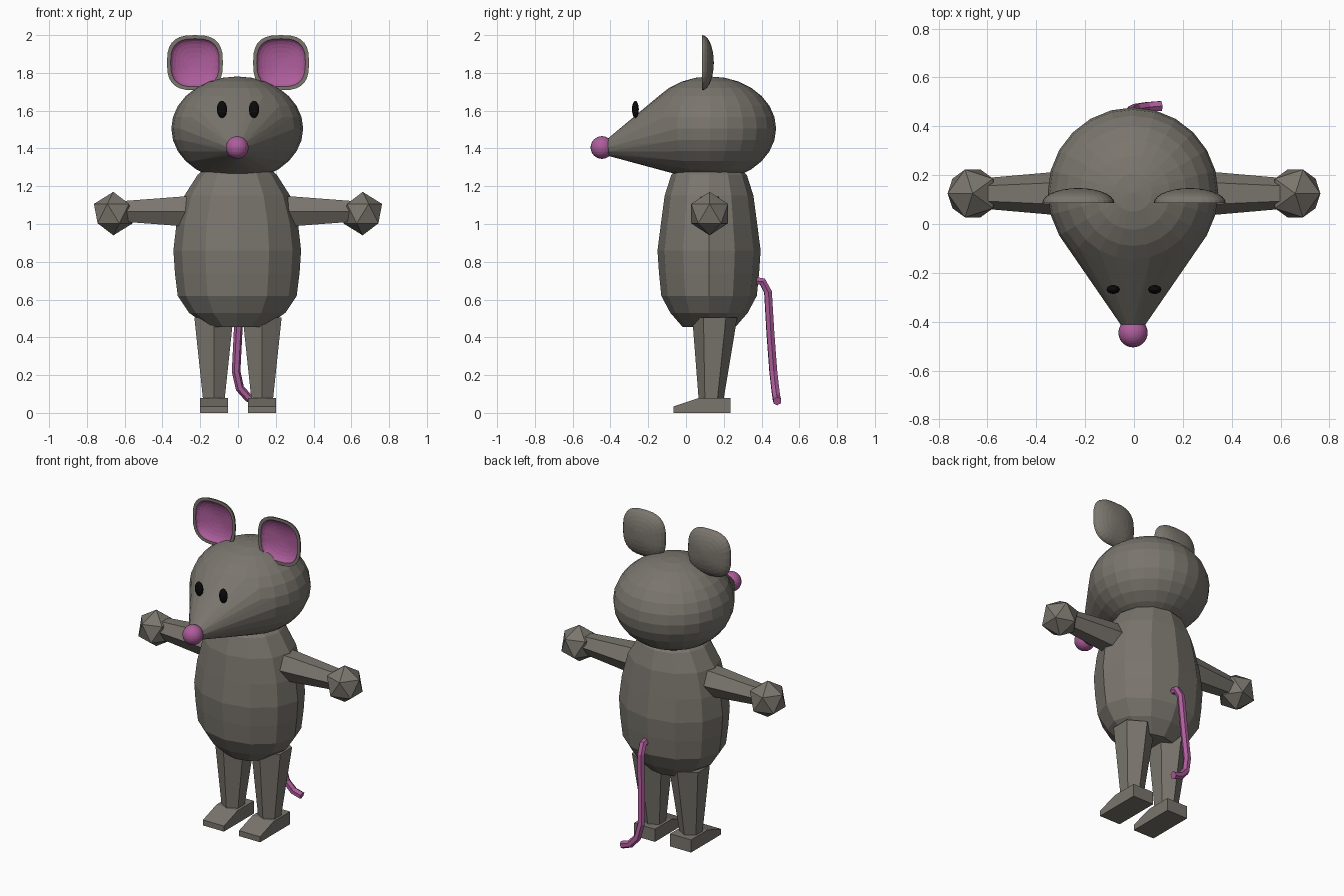
import bpy, bmesh, math
from mathutils import Matrix, Vector

if "Cube" in bpy.data.objects:
    bpy.data.objects.remove(bpy.data.objects["Cube"])


def material(name, rgb):
    m = bpy.data.materials.new(name)
    m.diffuse_color = (*rgb, 1)
    m.use_nodes = True
    m.node_tree.nodes["Principled BSDF"].inputs["Base Color"].default_value = m.diffuse_color
    return m


GREY = material("warm grey fur", (0.195, 0.18, 0.155))
PINK = material("dusky pink skin", (0.42, 0.11, 0.33))
BLACK = material("black", (0.003, 0.003, 0.003))
CY = 0.125  # depth of the body axis
SIDES = ((-1, "left"), (1, "right"))


def finish(name, bm, *mats):
    bmesh.ops.recalc_face_normals(bm, faces=bm.faces[:])
    me = bpy.data.meshes.new(name)
    bm.to_mesh(me)
    bm.free()
    for m in mats:
        me.materials.append(m)
    ob = bpy.data.objects.new(name, me)
    bpy.context.collection.objects.link(ob)
    return ob


def loft(name, rings, *mats, inner_from=None):
    """Skin a list of point rings; rings from inner_from on use material 1."""
    bm = bmesh.new()
    loops = [[bm.verts.new(p) for p in r] for r in rings]
    n = len(loops[0])
    for k, (a, b) in enumerate(zip(loops, loops[1:])):
        for i in range(n):
            f = bm.faces.new((a[i], a[(i + 1) % n], b[(i + 1) % n], b[i]))
            f.material_index = int(inner_from is not None and k >= inner_from)
    bm.faces.new(loops[0])
    cap = bm.faces.new(loops[-1])
    cap.material_index = int(inner_from is not None)
    return finish(name, bm, *mats)


def circle(n, ra, rb, start=0.0):
    return [(ra * math.cos(start + 2 * math.pi * i / n),
             rb * math.sin(start + 2 * math.pi * i / n)) for i in range(n)]


def ellipsoid(name, centre, radii, mat):
    bm = bmesh.new()
    mtx = Matrix.Translation(centre) @ Matrix.Diagonal((*radii, 1))
    bmesh.ops.create_uvsphere(bm, u_segments=24, v_segments=16, radius=1, matrix=mtx)
    return finish(name, bm, mat)


# Head: squashed sphere wrapped together with a small snout ring
bm = bmesh.new()
mtx = Matrix.Translation((-0.004, 0.128, 1.505)) @ Matrix.Diagonal((0.349, 0.349, 0.276, 1))
bmesh.ops.create_uvsphere(bm, u_segments=24, v_segments=14, radius=1, matrix=mtx)
bmesh.ops.delete(bm, geom=bm.edges[:] + bm.faces[:], context='EDGES_FACES')
for x, z in circle(12, 0.045, 0.042):
    bm.verts.new((x - 0.004, -0.42, 1.405 + z))
hull = bmesh.ops.convex_hull(bm, input=bm.verts[:])
inside = [g for g in hull["geom_interior"] if isinstance(g, bmesh.types.BMVert)]
bmesh.ops.delete(bm, geom=inside, context='VERTS')
bmesh.ops.dissolve_limit(bm, angle_limit=0.02, verts=bm.verts[:], edges=bm.edges[:])
finish("head", bm, GREY)

# Nose and eyes
ellipsoid("nose", (-0.004, -0.445, 1.405), (0.06, 0.06, 0.06), PINK)
for s, side in SIDES:
    ellipsoid(side + "_eye", (s * 0.085, -0.268, 1.607), (0.027, 0.018, 0.045), BLACK)


# Ears: rounded-square bowls, grey shell with a pink hollow
def ear_ring(s, scale, y):
    pts = []
    for c, d in circle(28, 1, 1):
        x = math.copysign(abs(c) ** (2 / 2.8), c) * 0.148
        z = math.copysign(abs(d) ** (2 / 2.8), d) * 0.146
        pts.append((s * (0.228 + x * scale), y, 1.854 + z * scale))
    return pts


STEPS = [math.pi / 2 * i / 7 for i in range(8)]
for s, side in SIDES:
    shell = [ear_ring(s, max(math.sin(a), 0.03), 0.085 + 0.062 * math.cos(a)) for a in STEPS]
    hollow = [ear_ring(s, 0.87 * max(math.sin(a), 0.03), 0.085 + 0.048 * math.cos(a))
              for a in reversed(STEPS)]
    loft(side + "_ear", shell + hollow, GREY, PINK, inner_from=len(shell))

# Body: twelve-sided barrel (height, half width, half depth)
PROFILE = [(0.455, 0.15, 0.14), (0.53, 0.255, 0.205), (0.62, 0.315, 0.253),
           (0.74, 0.33, 0.265), (0.86, 0.338, 0.273), (1.0, 0.322, 0.255),
           (1.15, 0.28, 0.235), (1.26, 0.21, 0.2), (1.33, 0.13, 0.13)]
loft("body", [[(x - 0.004, y + CY - 0.003, z) for x, y in circle(12, rx, ry)]
              for z, rx, ry in PROFILE], GREY)

for s, side in SIDES:
    # Arm: tapered hexagon bar with a ridge at the front
    loft(side + "_arm", [[(s * x, CY + y, 1.067 + z) for y, z in circle(6, r, r)]
                         for x, r in ((0.2, 0.094), (0.3, 0.09), (0.62, 0.062))], GREY)

    # Hand: plain icosahedron
    bm = bmesh.new()
    bmesh.ops.create_icosphere(bm, subdivisions=1, radius=0.115)
    for v in bm.verts:
        v.co = Vector((s * (v.co.x + 0.66), v.co.y + CY, v.co.z + 1.055))
    finish(side + "_hand", bm, GREY)

    # Leg: tapered hexagon post
    loft(side + "_leg", [[(s * 0.128 + x, cy + y, z) for x, y in circle(6, r, r, math.pi / 2)]
                         for z, cy, r in ((0.07, 0.133, 0.066), (0.505, 0.152, 0.119))], GREY)

    # Foot: wedge profile extruded sideways
    foot = [(-0.065, 0), (0.235, 0), (0.235, 0.08), (0.07, 0.08), (-0.065, 0.035)]
    loft(side + "_foot", [[(s * x, y, z) for y, z in foot] for x in (0.053, 0.2)], GREY)

# Tail: bevelled path hanging behind the body
cu = bpy.data.curves.new("tail", 'CURVE')
cu.dimensions = '3D'
cu.bevel_depth = 0.023
cu.bevel_resolution = 1
cu.use_fill_caps = True
PATH = [(0.02, 0.36, 0.70), (0.018, 0.405, 0.695), (0.012, 0.434, 0.64), (0.0, 0.447, 0.42),
        (-0.01, 0.462, 0.22), (0.01, 0.472, 0.13), (0.055, 0.479, 0.08), (0.11, 0.483, 0.062)]
sp = cu.splines.new('POLY')
sp.points.add(len(PATH) - 1)
for p, co in zip(sp.points, PATH):
    p.co = (*co, 1)
cu.materials.append(PINK)
sp.use_smooth = False
bpy.context.collection.objects.link(bpy.data.objects.new("tail", cu))
